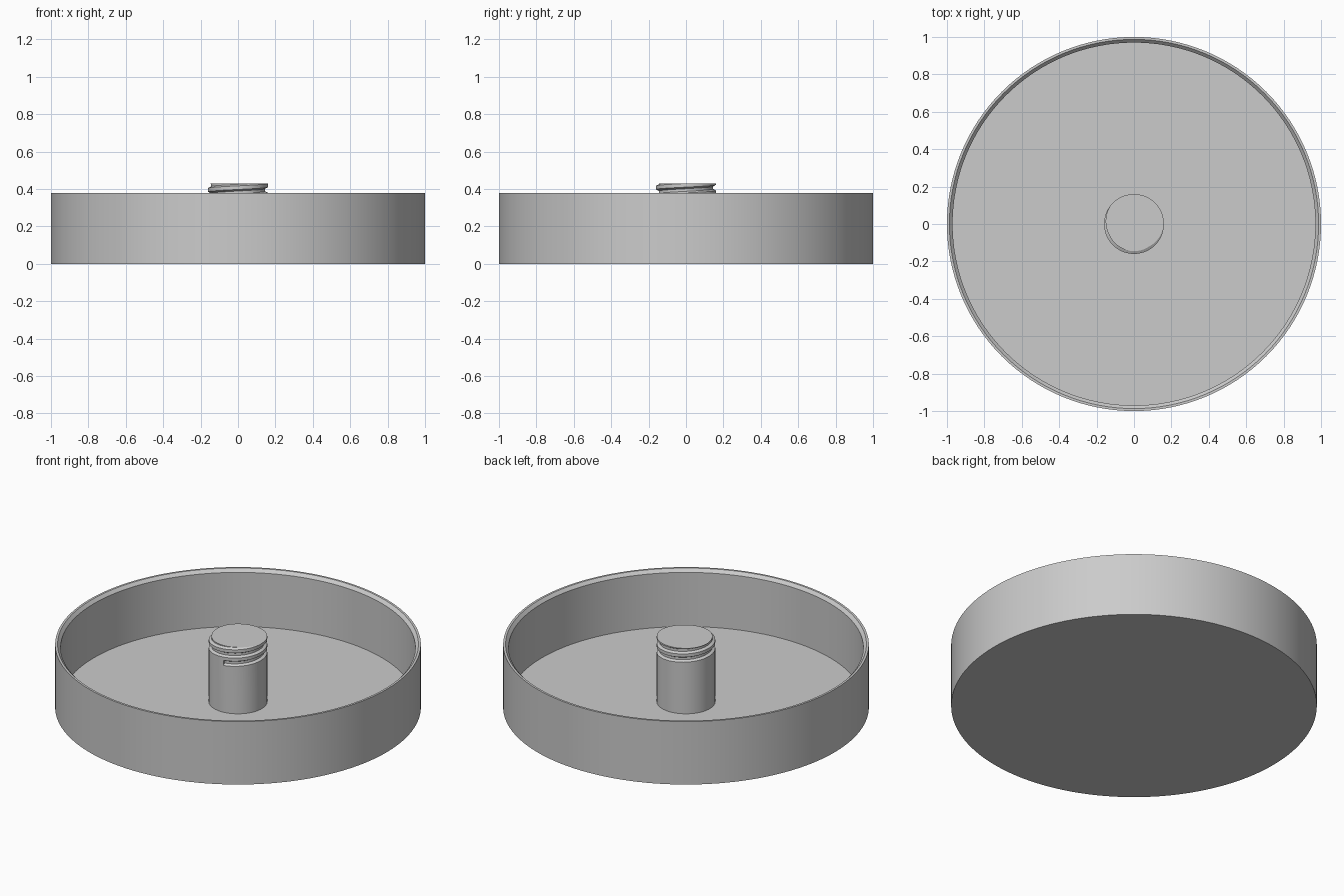
import bpy, bmesh, math
from mathutils import Matrix

cube = bpy.data.objects.get("Cube")
if cube:
    bpy.data.objects.remove(cube, do_unlink=True)

grey = bpy.data.materials.new("plain_grey")
grey.use_nodes = True
colour = (0.6, 0.6, 0.6, 1)
grey.diffuse_color = colour
grey.node_tree.nodes["Principled BSDF"].inputs["Base Color"].default_value = colour


def add_object(name, bm):
    bmesh.ops.recalc_face_normals(bm, faces=bm.faces)
    mesh = bpy.data.meshes.new(name)
    bm.to_mesh(mesh)
    bm.free()
    mesh.materials.append(grey)
    obj = bpy.data.objects.new(name, mesh)
    bpy.context.collection.objects.link(obj)
    return obj


def select_only(obj):
    bpy.ops.object.select_all(action='DESELECT')
    obj.select_set(True)
    bpy.context.view_layer.objects.active = obj


def lathe(name, profile, steps):
    """Spin an (r, z) profile around z; ends on the axis close the solid."""
    bm = bmesh.new()
    verts = [bm.verts.new((r, 0, z)) for r, z in profile]
    edges = [bm.edges.new(pair) for pair in zip(verts, verts[1:])]
    bmesh.ops.spin(bm, geom=verts + edges, cent=(0, 0, 0), axis=(0, 0, 1),
                   angle=math.tau, steps=steps, use_merge=True)
    bmesh.ops.remove_doubles(bm, verts=bm.verts, dist=1e-5)
    return add_object(name, bm)


def helix_solid(name, section, start, z0, pitch, turns, steps):
    """Sweep a closed (r, z) section up a right-handed helix."""
    bm = bmesh.new()
    rings = []
    for i in range(int(turns * steps) + 1):
        a = start + math.tau * i / steps
        rings.append([bm.verts.new((r * math.cos(a), r * math.sin(a),
                                    z0 + z + pitch * i / steps)) for r, z in section])
    n = len(section)
    for lower, upper in zip(rings, rings[1:]):
        for k in range(n):
            m = (k + 1) % n
            bm.faces.new((lower[k], lower[m], upper[m], upper[k]))
    bm.faces.new(rings[0])
    bm.faces.new(rings[-1])
    return add_object(name, bm)


FLOOR, RIM, TOP = 0.035, 0.38, 0.43

# Round tray with a flat lip and a chamfer inside the rim
tray = lathe("tray", [(0, 0), (1, 0), (1, RIM), (0.987, RIM), (0.97, RIM - 0.018),
                      (0.97, FLOOR), (0, FLOOR)], 128)

# Central post
post = lathe("threaded_post", [(0, FLOOR - 0.01), (0.16, FLOOR - 0.01),
                               (0.16, TOP), (0, TOP)], 72)

# Screw thread: a helical groove cut out of the post, running out at the top
groove = helix_solid("thread_cutter", [(0.145, -0.007), (0.172, -0.022),
                                       (0.172, 0.022), (0.145, 0.007)],
                     math.radians(-85), 0.333, 0.05, 2.75, 72)
groove.hide_render = True
cut = post.modifiers.new("thread", 'BOOLEAN')
cut.operation = 'DIFFERENCE'
cut.solver = 'EXACT'
cut.object = groove
select_only(post)
bpy.ops.object.modifier_apply(modifier=cut.name)
bpy.data.objects.remove(groove, do_unlink=True)

for part in (tray, post):
    select_only(part)
    bpy.ops.object.shade_smooth_by_angle(angle=math.radians(25))
